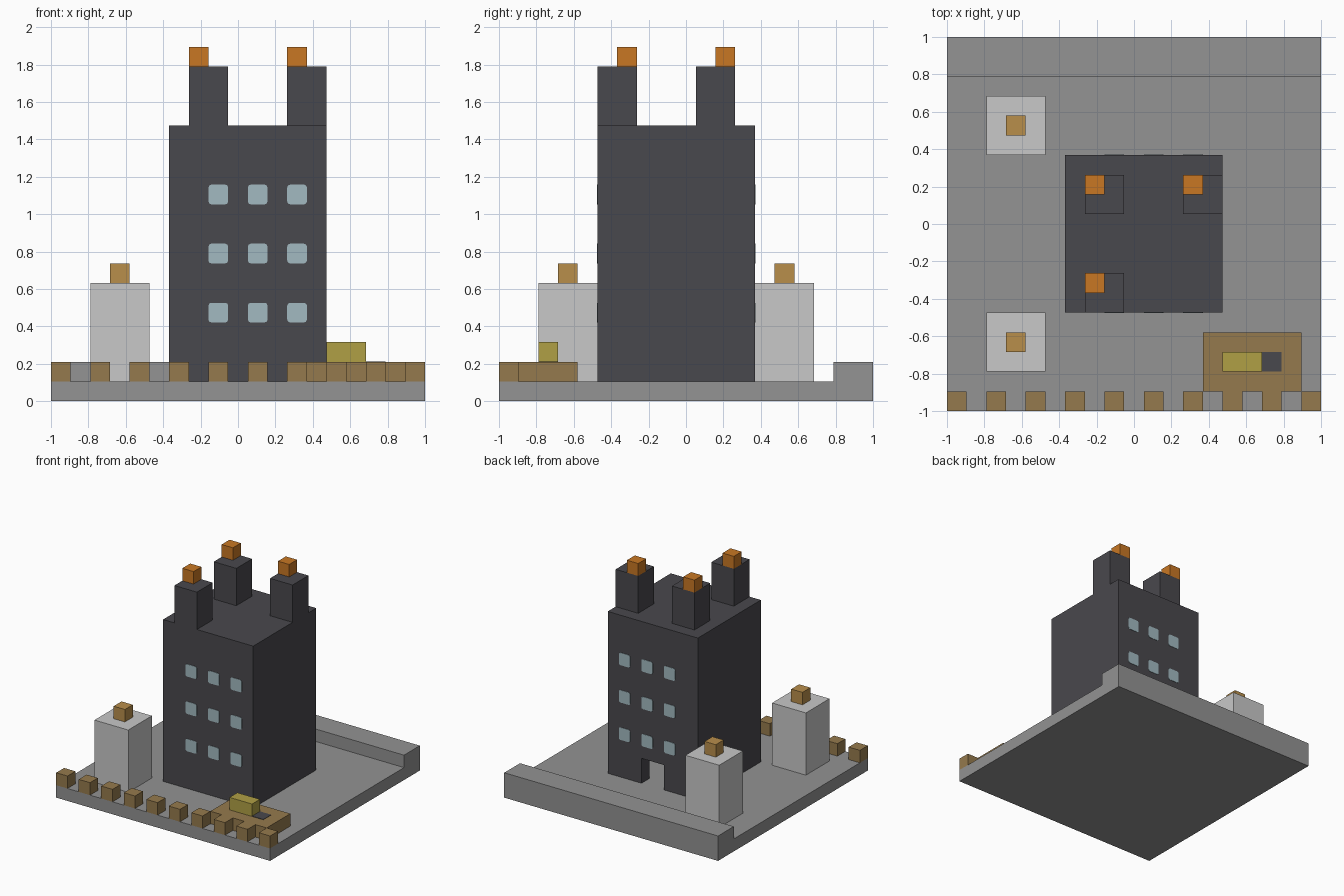
import bpy
import bmesh
from mathutils import Vector

cube = bpy.data.objects.get("Cube")
if cube:
    bpy.data.objects.remove(cube, do_unlink=True)

N = 19            # blocks along each side of the plot
U = 2 / N         # size of one block


def material(name, r, g, b):
    def lin(c):
        c /= 255
        return c / 12.92 if c <= 0.04045 else ((c + 0.055) / 1.055) ** 2.4
    colour = (lin(r), lin(g), lin(b), 1)
    m = bpy.data.materials.new(name)
    m.use_nodes = True
    m.diffuse_color = colour
    bsdf = next(n for n in m.node_tree.nodes if n.type == 'BSDF_PRINCIPLED')
    bsdf.inputs["Base Color"].default_value = colour
    return m


STONE = material("ground grey", 147, 147, 147)
DARK = material("tower charcoal", 73, 72, 77)
PALE = material("pale grey", 200, 200, 200)
BROWN = material("earth brown", 149, 122, 77)
TAN = material("tan", 184, 142, 75)
ORANGE = material("beacon orange", 200, 119, 36)
YELLOW = material("straw yellow", 176, 160, 69)
GLASS = material("window blue", 162, 186, 193)


def point(x, y, z):
    """Block coordinates, counted from the front left ground corner."""
    return Vector((x * U - 1, y * U - 1, z * U))


def finish(name, bm, mat):
    bmesh.ops.recalc_face_normals(bm, faces=bm.faces)
    mesh = bpy.data.meshes.new(name)
    bm.to_mesh(mesh)
    bm.free()
    if mat:
        mesh.materials.append(mat)
    obj = bpy.data.objects.new(name, mesh)
    bpy.context.scene.collection.objects.link(obj)
    return obj


def box(name, corner, size, mat=None, round_y=0):
    lo, dim = point(*corner), Vector(size) * U
    bm = bmesh.new()
    bmesh.ops.create_cube(bm, size=1)
    for v in bm.verts:
        v.co = lo + (v.co + Vector((0.5, 0.5, 0.5))) * dim
    if round_y:   # round the corners seen from front and back
        edges = [e for e in bm.edges
                 if abs(e.verts[0].co.y - e.verts[1].co.y) > 1e-4]
        bmesh.ops.bevel(bm, geom=edges, offset=round_y, segments=2,
                        profile=0.5, affect='EDGES')
    return finish(name, bm, mat)


def carve(obj, cutters):
    for c in cutters:
        c.hide_render = True
        mod = obj.modifiers.new("carve", 'BOOLEAN')
        mod.operation, mod.solver, mod.object = 'DIFFERENCE', 'EXACT', c
    bpy.context.view_layer.update()
    deps = bpy.context.evaluated_depsgraph_get()
    mesh = bpy.data.meshes.new_from_object(obj.evaluated_get(deps))
    obj.modifiers.clear()
    obj.data = mesh
    for c in cutters:
        bpy.data.objects.remove(c, do_unlink=True)


# Ground slab with the raised back wall, as one extruded profile
bm = bmesh.new()
profile = [(0, 0), (N, 0), (N, 2), (17, 2), (17, 1), (0, 1)]
face = bm.faces.new([bm.verts.new(point(0, y, z)) for y, z in profile])
ext = bmesh.ops.extrude_face_region(bm, geom=[face])
bmesh.ops.translate(bm, vec=(2, 0, 0), verts=[
    g for g in ext["geom"] if isinstance(g, bmesh.types.BMVert)])
finish("ground_and_back_wall", bm, STONE)

# Hollow main tower with a doorway at the back
tower = box("main_tower", (6, 5, 1), (8, 8, 13), DARK)
carve(tower, [box("room_cutter", (7, 6, 0), (6, 6, 13)),
              box("door_cutter", (9, 11.5, 0), (2, 2, 3))])

# Roof turrets, each with an orange beacon
for name, x, y, cap_y in (("front_right", 7, 5, 6),
                          ("back_right", 7, 10, 11),
                          ("back_left", 12, 10, 11)):
    box(name + "_turret", (x, y, 14), (2, 2, 3), DARK)
    box(name + "_beacon", (x, cap_y, 17), (1, 1, 1), ORANGE)

# Windows on the front and back of the tower
THIN = 0.03
for side, y in (("front", 5 - THIN), ("back", 13)):
    for row, z in enumerate((4, 7, 10)):
        for col, x in enumerate((8, 10, 12)):
            box(f"{side}_window_{row}_{col}", (x, y, z), (1, THIN, 1),
                GLASS, round_y=0.015)

# Pale side towers with tan caps
for name, y in (("front", 2), ("back", 13)):
    box(name + "_side_tower", (2, y, 1), (3, 3, 5), PALE)
    box(name + "_side_cap", (3, y + 1, 6), (1, 1, 1), TAN)

# Row of battlement blocks along the front edge
for x in range(0, N, 2):
    box(f"battlement_{x // 2}", (x, 0, 1), (1, 1, 1), BROWN)

# Low platform with a straw block and a dark patch
box("platform", (13, 1, 1), (5, 3, 1), BROWN)
box("straw_block", (14, 2, 2), (2, 1, 1), YELLOW)
box("dark_patch", (16, 2, 2), (1, 1, THIN), DARK)
